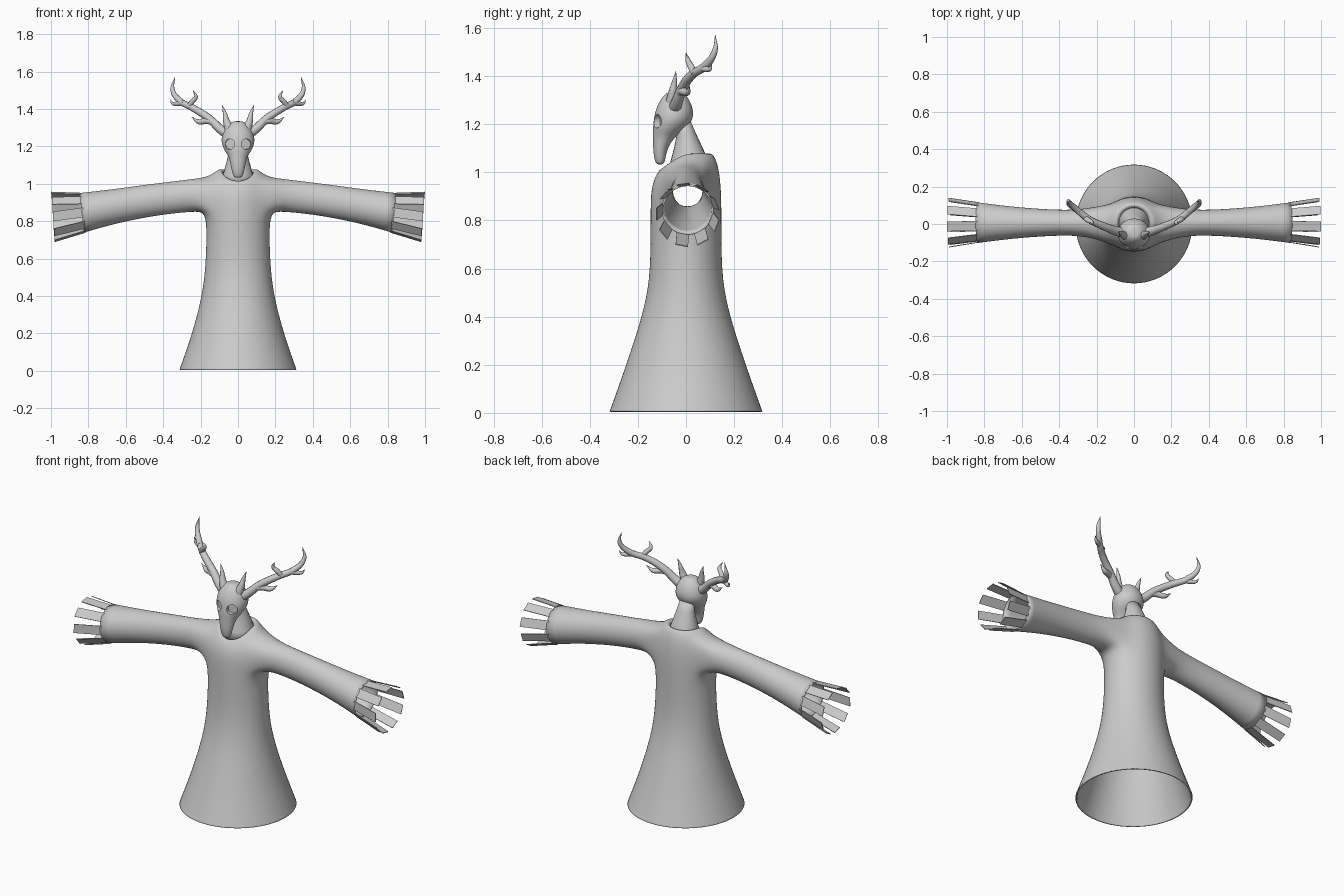
import bpy, bmesh
from math import sin, cos, pi, radians
from mathutils import Vector

if "Cube" in bpy.data.objects:
    bpy.data.objects.remove(bpy.data.objects["Cube"])


def finish(bm, name, levels=0, thick=0.0, smooth=True):
    bmesh.ops.recalc_face_normals(bm, faces=bm.faces[:])
    me = bpy.data.meshes.new(name)
    bm.to_mesh(me)
    bm.free()
    for p in me.polygons:
        p.use_smooth = smooth
    ob = bpy.data.objects.new(name, me)
    bpy.context.collection.objects.link(ob)
    if levels:
        m = ob.modifiers.new("Subdivision", 'SUBSURF')
        m.levels = m.render_levels = levels
    if thick:
        m = ob.modifiers.new("Solidify", 'SOLIDIFY')
        m.thickness, m.offset = thick, 0
    return ob


def loft(bm, rings, n, caps=True):
    """Rings of (z, centre y, radius x, radius y)."""
    R = [[bm.verts.new((rx * cos(2 * pi * k / n), cy + ry * sin(2 * pi * k / n), z))
          for k in range(n)] for z, cy, rx, ry in rings]
    for a, b in zip(R, R[1:]):
        for k in range(n):
            bm.faces.new((a[k], a[(k + 1) % n], b[(k + 1) % n], b[k]))
    if caps:
        bm.faces.new(R[0][::-1])
        bm.faces.new(R[-1])
    return R


# Robe: lofted body with an arm hole on each side, sleeves grown from the holes
N = 16
bm = bmesh.new()
R = loft(bm, [(0.005, 0, .317, .322), (.03, 0, .308, .312), (.2, 0, .246, .25), (.4, 0, .192, .182),
              (.55, 0, .174, .15), (.72, 0, .167, .146), (.85, 0, .172, .147), (.95, 0, .175, .144),
              (1.035, .002, .15, .13), (1.085, .003, .1, .103), (1.06, .003, .085, .088)], N, False)
for j, drop in ((7, .02), (8, .055), (9, .065), (10, .065)):
    for k in range(N):
        R[j][k].co.z -= drop * max(0, -sin(2 * pi * k / N)) ** 1.3
J = 6
sleeve = [(.235, .939, .085, .078), (.32, .93, .083, .066), (.45, .915, .083, .068),
          (.65, .882, .088, .083), (.835, .845, .105, .108)]
for s, k0 in ((1, 0), (-1, 8)):
    g = lambda j, d: R[J + j][(k0 + d) % N]
    hole = [f for f in bm.faces if all(v in {g(j, d) for j in range(3) for d in range(-2, 3)} for v in f.verts)]
    bmesh.ops.delete(bm, geom=hole, context='FACES_ONLY')
    prev = ([g(0, d) for d in range(-2, 3)] + [g(1, 2)] + [g(2, d) for d in range(2, -3, -1)] + [g(1, -2)])
    for x, zc, rz, ry in sleeve:
        ring = []
        for i in range(12):
            a = radians(-90 + 30 * (i - 2))
            ring.append(bm.verts.new((s * (x + .012 * sin(a)), .007 + s * ry * cos(a) * 1.01, zc + rz * sin(a) * 1.01)))
        for i in range(12):
            q = (i + 1) % 12
            bm.faces.new((prev[i], prev[q], ring[q], ring[i]))
        prev = ring
loose = [e for e in bm.edges if not e.link_faces]
bmesh.ops.delete(bm, geom=loose, context='EDGES')
bmesh.ops.delete(bm, geom=[v for v in bm.verts if not v.link_faces], context='VERTS')
finish(bm, "robe", 2, .008)

# Sleeve fringe: nine flat strips flaring from each cuff
bm = bmesh.new()
for s in (1, -1):
    for i in range(9):
        a = radians(259 + 40 * i)
        t = Vector((0, -sin(a), cos(a))) * .026
        p0 = Vector((.828 + .012 * sin(a), .007 + .104 * cos(a), .845 + .102 * sin(a)))
        p1 = Vector((.989 + .010 * sin(a), .007 + .13 * cos(a), .823 + .13 * sin(a)))
        pts = [p0 - t, p0 + t, p1 + t, p1 - t]
        bm.faces.new([bm.verts.new((s * p.x, p.y, p.z)) for p in pts])
finish(bm, "sleeve_fringe", 0, .004, False)

# Neck
bm = bmesh.new()
loft(bm, [(1.0, .015, .095, .09), (1.05, .015, .08, .078), (1.1, .01, .066, .06),
          (1.16, .002, .05, .04), (1.21, -.01, .04, .03)], 24)
finish(bm, "neck")

# Skull with long snout
bm = bmesh.new()
loft(bm, [(1.032, -.108, .016, .012), (1.042, -.108, .026, .02), (1.07, -.109, .034, .026),
          (1.11, -.105, .042, .033), (1.15, -.09, .052, .048), (1.18, -.068, .076, .071),
          (1.22, -.052, .092, .084), (1.26, -.048, .088, .08), (1.3, -.046, .07, .063),
          (1.328, -.046, .042, .04), (1.335, -.046, .02, .02)], 16)
skull = finish(bm, "skull", 2)

# Eye sockets
for s in (1, -1):
    bpy.ops.mesh.primitive_cylinder_add(vertices=24, radius=.028, depth=.08,
                                        location=(s * .049, -.14, 1.212), rotation=(pi / 2, 0, s * .25))
    cut = bpy.context.object
    cut.name = "eye_cutter"
    cut.hide_render = True
    cut.hide_set(True)
    cut.display_type = 'WIRE'
    m = skull.modifiers.new("Eye socket", 'BOOLEAN')
    m.operation, m.object, m.solver = 'DIFFERENCE', cut, 'EXACT'
    bpy.ops.object.select_all(action='DESELECT')
bpy.context.view_layer.objects.active = skull
skull.select_set(True)
for m in list(skull.modifiers):
    bpy.ops.object.modifier_apply(modifier=m.name)
bpy.ops.object.shade_smooth_by_angle(angle=radians(40))

# Antlers: tapered main beam and tines, points are (x, y, z, radius)
tines = [
    [(.04, -.05, 1.26, .03), (.085, -.04, 1.285, .025), (.155, -.015, 1.35, .021), (.24, .025, 1.405, .019),
     (.315, .085, 1.447, .017), (.35, .12, 1.505, .012), (.337, .122, 1.57, .001)],
    [(.12, -.03, 1.325, .017), (.165, -.015, 1.337, .018), (.21, .005, 1.332, .014), (.248, .015, 1.357, .001)],
    [(.225, .02, 1.4, .015), (.225, .012, 1.44, .015), (.212, .003, 1.468, .011), (.245, .01, 1.497, .001)][:3]
    + [(.243, .0, 1.497, .001)],
    [(.29, .06, 1.435, .014), (.325, .085, 1.428, .013), (.35, .1, 1.43, .008), (.362, .108, 1.45, .001)],
    [(.045, -.06, 1.29, .026), (.062, -.055, 1.335, .018), (.07, -.048, 1.375, .011), (.085, -.042, 1.42, .001)],
]
tines[2] = [(.265, .035, 1.41, .014), (.245, .02, 1.44, .014), (.225, .008, 1.465, .011), (.238, .0, 1.497, .001)][:3] \
    + [(.24, .0, 1.497, .001)]
for s, side in ((1, "right"), (-1, "left")):
    cu = bpy.data.curves.new("antler_" + side, 'CURVE')
    cu.dimensions = '3D'
    cu.bevel_depth, cu.bevel_resolution, cu.resolution_u = 1.0, 3, 6
    cu.use_fill_caps = True
    for pts in tines:
        sp = cu.splines.new('BEZIER')
        sp.bezier_points.add(len(pts) - 1)
        for b, (x, y, z, r) in zip(sp.bezier_points, pts):
            b.co = (s * x, y, z)
            b.radius = r
            b.handle_left_type = b.handle_right_type = 'AUTO'
    ob = bpy.data.objects.new("antler_" + side, cu)
    bpy.context.collection.objects.link(ob)
    bpy.ops.object.select_all(action='DESELECT')
    bpy.context.view_layer.objects.active = ob
    ob.select_set(True)
    bpy.ops.object.convert(target='MESH')
    bpy.ops.object.shade_smooth_by_angle(angle=radians(60))
